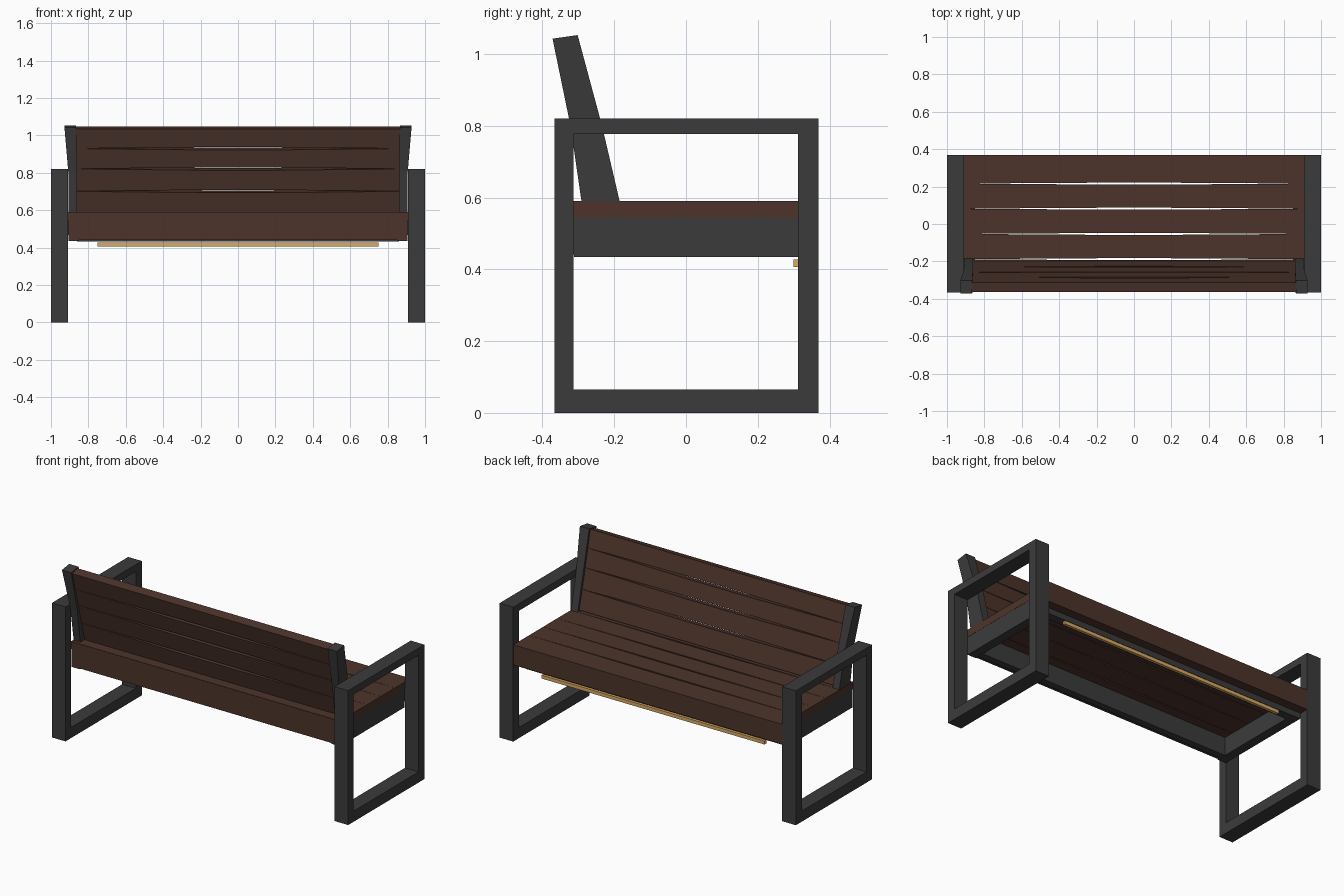
import bpy, bmesh
from mathutils import Vector

if "Cube" in bpy.data.objects:
    bpy.data.objects.remove(bpy.data.objects["Cube"])


def mat(name, col):
    m = bpy.data.materials.new(name)
    m.diffuse_color = (*col, 1)
    m.use_nodes = True
    m.node_tree.nodes["Principled BSDF"].inputs["Base Color"].default_value = m.diffuse_color
    return m


METAL = mat("dark grey metal", (0.044, 0.044, 0.044))
WOOD = mat("dark brown wood", (0.073, 0.034, 0.024))
GLOW = mat("warm light strip", (0.70, 0.40, 0.13))


def finish(name, bm, material):
    bmesh.ops.recalc_face_normals(bm, faces=bm.faces)
    me = bpy.data.meshes.new(name)
    bm.to_mesh(me)
    bm.free()
    me.materials.append(material)
    ob = bpy.data.objects.new(name, me)
    bpy.context.collection.objects.link(ob)
    return ob


def loft(name, sections, material):
    """Join a row of four-point sections into a solid."""
    bm = bmesh.new()
    rings = [[bm.verts.new(p) for p in s] for s in sections]
    for a, b in zip(rings, rings[1:]):
        for i in range(4):
            j = (i + 1) % 4
            bm.faces.new((a[i], a[j], b[j], b[i]))
    bm.faces.new(rings[0])
    bm.faces.new(rings[-1])
    return finish(name, bm, material)


def rect(x0, x1, y0, y1, z):
    return [(x0, y0, z), (x1, y0, z), (x1, y1, z), (x0, y1, z)]


def box(name, x, y, z, material):
    return loft(name, [rect(*x, *y, z[0]), rect(*x, *y, z[1])], material)


# Arm frames: rectangular loops with an open centre
def arm_frame(name, x0, x1):
    outer = [(-0.366, 0), (0.369, 0), (0.369, 0.82), (-0.366, 0.82)]
    inner = [(-0.313, 0.065), (0.312, 0.065), (0.312, 0.777), (-0.313, 0.777)]
    bm = bmesh.new()
    o0, i0, o1, i1 = [[bm.verts.new((x, y, z)) for y, z in loop]
                      for x in (x0, x1) for loop in (outer, inner)]
    for i in range(4):
        j = (i + 1) % 4
        for a, b in ((o0, i0), (i0, i1), (i1, o1), (o1, o0)):
            bm.faces.new((a[i], a[j], b[j], b[i]))
    finish(name, bm, METAL)


for side, s in (("left", -1), ("right", 1)):
    arm_frame(side + "_arm_frame", *sorted((s * 0.908, s * 1.0)))
    # Leaning back post, flaring slightly above the armrest
    loft(side + "_back_post", [
        rect(s * 0.86, s * 0.905, -0.287, -0.178, 0.56),
        rect(s * 0.86, s * 0.907, -0.322, -0.234, 0.80),
        [(s * 0.865, -0.372, 1.043), (s * 0.928, -0.372, 1.043),
         (s * 0.928, -0.302, 1.053), (s * 0.865, -0.302, 1.053)],
    ], METAL)
    # End rail of the seat frame
    box(side + "_seat_rail", sorted((s * 0.85, s * 0.907)), (-0.312, 0.312),
        (0.435, 0.545), METAL)

# Long rails of the seat frame
box("rear_seat_rail", (-0.86, 0.86), (-0.29, -0.25), (0.434, 0.545), METAL)
box("front_seat_rail", (-0.86, 0.86), (0.262, 0.312), (0.434, 0.545), METAL)

# Wooden aprons: the front one flush with the arm frames, the rear one set in
box("front_apron", (-0.908, 0.908), (0.313, 0.368), (0.468, 0.588), WOOD)
box("rear_apron", (-0.905, 0.905), (-0.314, -0.29), (0.441, 0.588), WOOD)

# Slats: gaps open in the middle and close towards the ends
STATIONS = ((-1, 0.05), (-0.2, 1), (0.2, 1), (1, 0.05))

# Seat slats
cuts = [-0.313, -0.188, -0.053, 0.082, 0.216, 0.368]
for k, (a, b) in enumerate(zip(cuts, cuts[1:])):
    rings = []
    for f, w in STATIONS:
        y0 = a + (0.005 * w if k else 0)
        y1 = b - (0.005 * w if k < 4 else 0)
        x = f * 0.908
        rings.append([(x, y0, 0.545), (x, y1, 0.545), (x, y1, 0.59), (x, y0, 0.59)])
    loft(f"seat_slat_{k + 1}", rings, WOOD)

# Back slats, stacked along the lean of the posts
low, high = Vector((0, -0.224, 0.592)), Vector((0, -0.338, 1.041))
up = (high - low).normalized()
thick = Vector((0, up.z, -up.y)) * 0.0265
edges = [0.0, 0.258, 0.525, 0.767, 1.0]
for k, (a, b) in enumerate(zip(edges, edges[1:])):
    rings = []
    for f, w in STATIONS:
        x = Vector((f * 0.866, 0, 0))
        p = low.lerp(high, a + (0.017 * w if k else 0)) + x
        q = low.lerp(high, b - (0.017 * w if k < 3 else 0)) + x
        rings.append([p - thick, p + thick, q + thick, q - thick])
    loft(f"back_slat_{k + 1}", rings, WOOD)

# Light strip under the front edge
box("light_strip", (-0.752, 0.752), (0.30, 0.318), (0.407, 0.428), GLOW)
